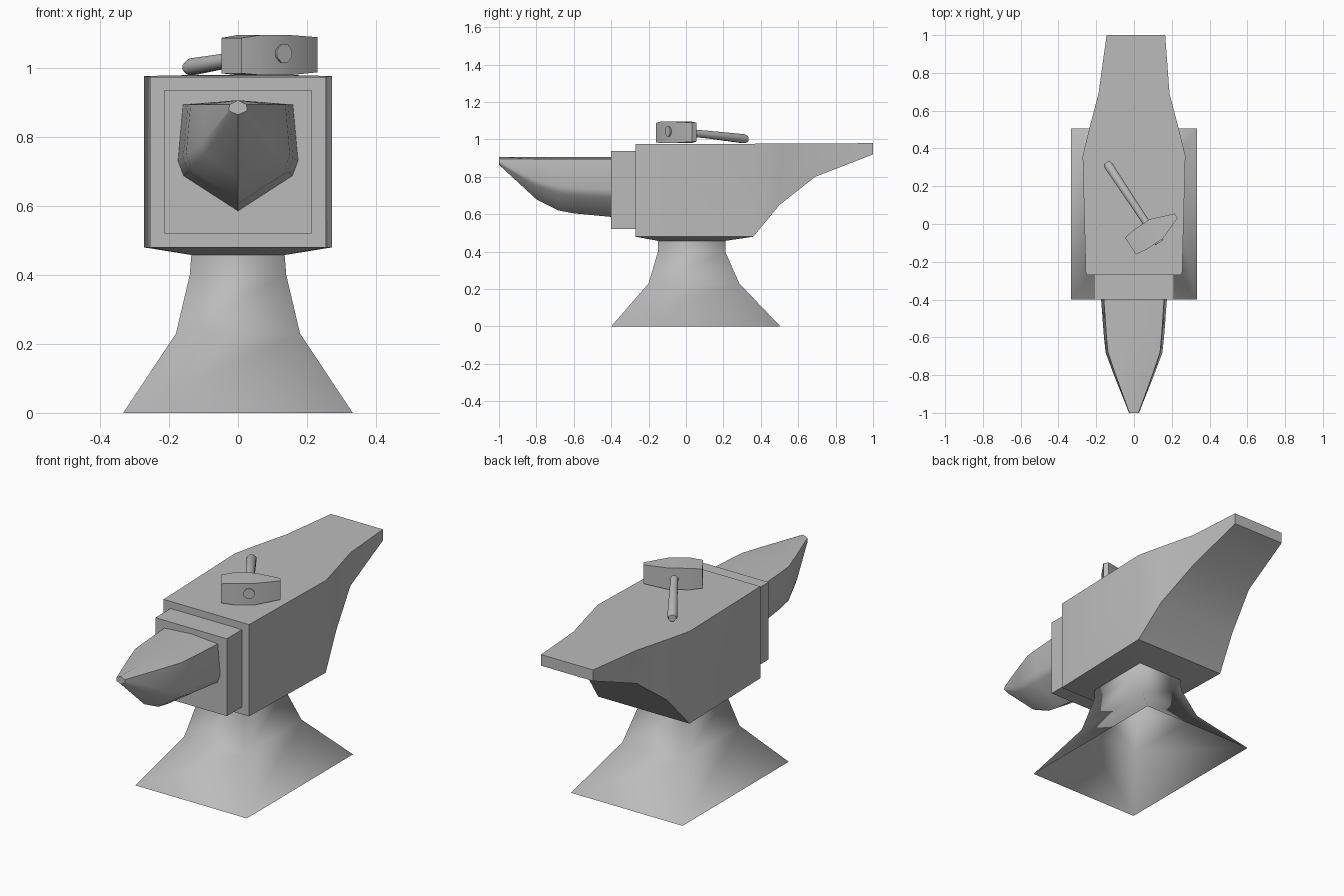
import bpy, math
from mathutils import Matrix, Vector

cube = bpy.data.objects.get("Cube")
if cube:
    bpy.data.objects.remove(cube, do_unlink=True)

steel = bpy.data.materials.new("grey_steel")
steel.use_nodes = True
GREY = (0.5, 0.5, 0.5, 1)
steel.diffuse_color = GREY
steel.node_tree.nodes["Principled BSDF"].inputs["Base Color"].default_value = GREY


def loft(name, rings, angle, start=True, end=True):
    """Skin matching rings of points, with optional end caps."""
    n = len(rings[0])
    verts = [p for ring in rings for p in ring]
    faces = []
    for r in range(len(rings) - 1):
        for i in range(n):
            a, b = r * n + i, r * n + (i + 1) % n
            faces.append((a, b, b + n, a + n))
    if start:
        faces.append(tuple(reversed(range(n))))
    if end:
        faces.append(tuple(range(len(verts) - n, len(verts))))
    mesh = bpy.data.meshes.new(name)
    mesh.from_pydata(verts, [], faces)
    mesh.materials.append(steel)
    obj = bpy.data.objects.new(name, mesh)
    bpy.context.collection.objects.link(obj)
    bpy.ops.object.select_all(action="DESELECT")
    obj.select_set(True)
    bpy.context.view_layer.objects.active = obj
    bpy.ops.object.mode_set(mode="EDIT")
    bpy.ops.mesh.select_all(action="SELECT")
    bpy.ops.mesh.normals_make_consistent(inside=False)
    bpy.ops.object.mode_set(mode="OBJECT")
    bpy.ops.object.shade_smooth_by_angle(angle=math.radians(angle))
    return obj


def flat_ring(hw, y0, y1, z):
    return [(-hw, y0, z), (hw, y0, z), (hw, y1, z), (-hw, y1, z)]


def upright_ring(y, hw, z0, z1, shift=0):
    return [(shift - hw, y, z0), (shift + hw, y, z0),
            (shift + hw, y, z1), (shift - hw, y, z1)]


# Flared hollow foot, open underneath
loft("foot", [flat_ring(0.333, -0.4, 0.505, 0),
              flat_ring(0.18, -0.2, 0.285, 0.23),
              flat_ring(0.14, -0.15, 0.21, 0.4),
              flat_ring(0.135, -0.15, 0.21, 0.462)], 180, False, False)

# Shallow slope between foot and body
loft("underside", [flat_ring(0.135, -0.15, 0.21, 0.458),
                   [(-0.255, -0.27, 0.48), (0.255, -0.27, 0.48),
                    (0.272, 0.36, 0.48), (-0.272, 0.36, 0.48)]], 30, False, False)

# Body sweeping up into the heel
loft("body", [upright_ring(-0.27, 0.255, 0.48, 0.975),
              upright_ring(0.36, 0.272, 0.48, 0.977),
              upright_ring(0.5, 0.238, 0.65, 0.978),
              upright_ring(0.69, 0.188, 0.80, 0.979),
              upright_ring(1.0, 0.155, 0.92, 0.98, 0.01)], 35)

# Front step
loft("step", [upright_ring(-0.4, 0.213, 0.52, 0.937),
              upright_ring(-0.26, 0.213, 0.52, 0.937)], 30)


# Keel-shaped horn
def horn_ring(y, hw, bottom):
    top = 0.895
    h = top - bottom
    side = [(0.97, 0), (1.06, 0.53), (0.96, 0.67)]
    right = [(hw * k, y, top - h * d) for k, d in side]
    left = [(-x, y, z) for x, y, z in reversed(right)]
    return [(0, y, 0.907)] + right + [(0, y, bottom)] + left


loft("horn", [horn_ring(-1.0, 0.025, 0.865), horn_ring(-0.8, 0.1, 0.68),
              horn_ring(-0.68, 0.142, 0.62), horn_ring(-0.6, 0.15, 0.605),
              horn_ring(-0.39, 0.165, 0.585)], 50)

# Hammer lying on the body, built along x then turned
turn = Matrix.Rotation(math.radians(33.5), 4, "Z")


def head_ring(x, hw, z0, z1):
    return [(x, -0.087 - hw, z0), (x, -0.087 + hw, z0),
            (x, -0.087 + hw, z1), (x, -0.087 - hw, z1)]


head = loft("hammer_head", [head_ring(-0.08, 0.053, 0.985, 1.088),
                            head_ring(-0.02, 0.062, 0.98, 1.096),
                            head_ring(0.085, 0.062, 0.98, 1.096),
                            head_ring(0.21, 0.014, 0.988, 1.09)], 30)
head.matrix_world = turn


def round_ring(y, r, z):
    return [(0.058 + r * math.cos(a), y, z + r * math.sin(a))
            for a in (math.tau * (i + 0.5) / 8 for i in range(8))]


handle = loft("hammer_handle", [round_ring(-0.157, 0.028, 1.043),
                                round_ring(-0.03, 0.021, 1.036),
                                round_ring(0.1, 0.022, 1.026),
                                round_ring(0.33, 0.026, 1.004),
                                round_ring(0.352, 0.019, 1.002)], 50)
handle.matrix_world = turn
